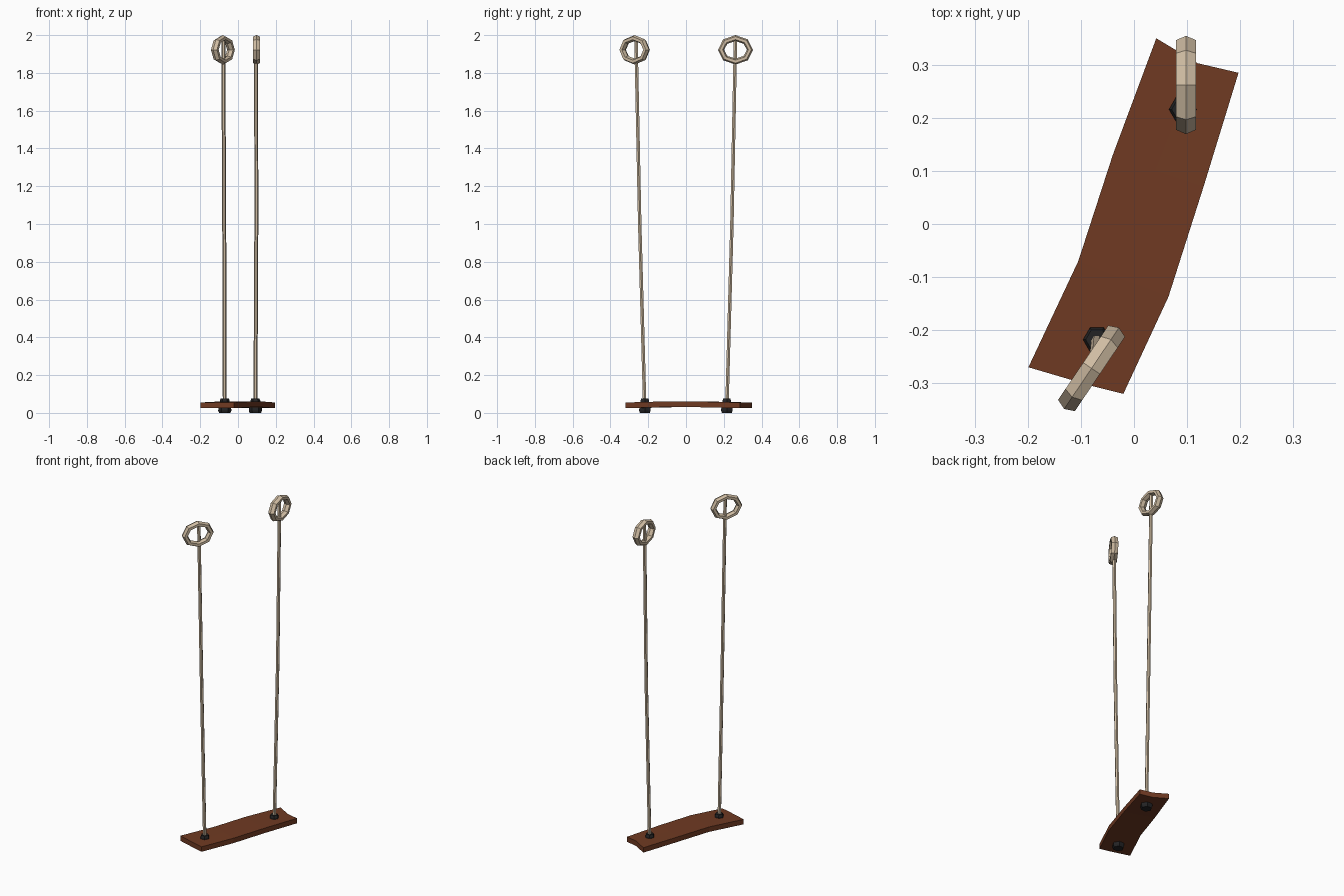
import bpy, bmesh, math
from mathutils import Vector

if "Cube" in bpy.data.objects:
    bpy.data.objects.remove(bpy.data.objects["Cube"])


def material(name, rgb):
    m = bpy.data.materials.new(name)
    m.diffuse_color = (*rgb, 1)
    m.use_nodes = True
    m.node_tree.nodes["Principled BSDF"].inputs["Base Color"].default_value = m.diffuse_color
    return m


WOOD = material("brown wood", (0.16, 0.042, 0.016))
ROPE = material("beige rope", (0.62, 0.50, 0.36))
BLACK = material("black knot", (0.017, 0.017, 0.018))


def finish(name, bm, mat):
    bmesh.ops.recalc_face_normals(bm, faces=bm.faces)
    me = bpy.data.meshes.new(name)
    bm.to_mesh(me)
    bm.free()
    me.materials.append(mat)
    ob = bpy.data.objects.new(name, me)
    bpy.context.collection.objects.link(ob)
    return ob


def loft(bm, rings, closed=False):
    """Skin a list of point loops; cap the ends unless closed."""
    vs = [[bm.verts.new(p) for p in r] for r in rings]
    n = len(vs[0])
    for i in range(len(vs) if closed else len(vs) - 1):
        a, b = vs[i], vs[(i + 1) % len(vs)]
        for j in range(n):
            k = (j + 1) % n
            bm.faces.new((a[j], a[k], b[k], b[j]))
    if not closed:
        bm.faces.new(vs[0])
        bm.faces.new(vs[-1])


def hexagon(c, r):
    return [(c[0] + r * math.cos(i * math.pi / 3),
             c[1] + r * math.sin(i * math.pi / 3), c[2]) for i in range(6)]


# seat: warped plank, rows of left / middle / right points and top height
rows = [(((.042, .35), (.12, .303), (.197, .285)), .055),
        (((-.04, .13), (.04, .10), (.131, .07)), .06),
        (((-.105, -.07), (-.02, -.105), (.065, -.137)), .06),
        (((-.199, -.27), (-.08, -.305), (-.02, -.32)), .055)]
bm = bmesh.new()
loft(bm, [[(*p, z) for p in pts] + [(*p, z - .03) for p in reversed(pts)]
          for pts, z in rows])
finish("seat", bm, WOOD)

# two hanging ropes, each with knots and a tied loop
sides = [("front", [(-.07, -.218, .01), (-.073, -.245, 1.0), (-.078, -.265, 1.985)],
          (-.08, -.272, 1.922), math.radians(56)),
         ("back", [(.092, .216, .01), (.097, .243, 1.0), (.096, .262, 1.985)],
          (.098, .262, 1.922), math.radians(90))]
for name, path, centre, angle in sides:
    bm = bmesh.new()
    loft(bm, [hexagon(p, .0105) for p in path])
    finish(name + "_rope", bm, ROPE)

    # knots under and over the seat
    x, y, _ = path[0]
    for part, levels in (("lower", ((0, .030), (.012, .035), (.032, .033))),
                         ("upper", ((.05, .026), (.065, .026), (.077, .021)))):
        bm = bmesh.new()
        loft(bm, [hexagon((x, y, z), r) for z, r in levels])
        finish(f"{name}_{part}_knot", bm, BLACK)

    # eight-sided loop with a six-sided section, ridge outwards
    along = Vector((math.cos(angle), math.sin(angle), 0))
    across = Vector((-along.y, along.x, 0))
    rings = []
    for i in range(8):
        t = i * math.pi / 4
        out = along * math.cos(t) + Vector((0, 0, math.sin(t)))
        mid = Vector(centre) + along * .0765 * math.cos(t) + Vector((0, 0, .062 * math.sin(t)))
        rings.append([mid + out * .016 * math.cos(j * math.pi / 3)
                      + across * .022 * math.sin(j * math.pi / 3) for j in range(6)])
    bm = bmesh.new()
    loft(bm, rings, closed=True)
    finish(name + "_loop", bm, ROPE)
